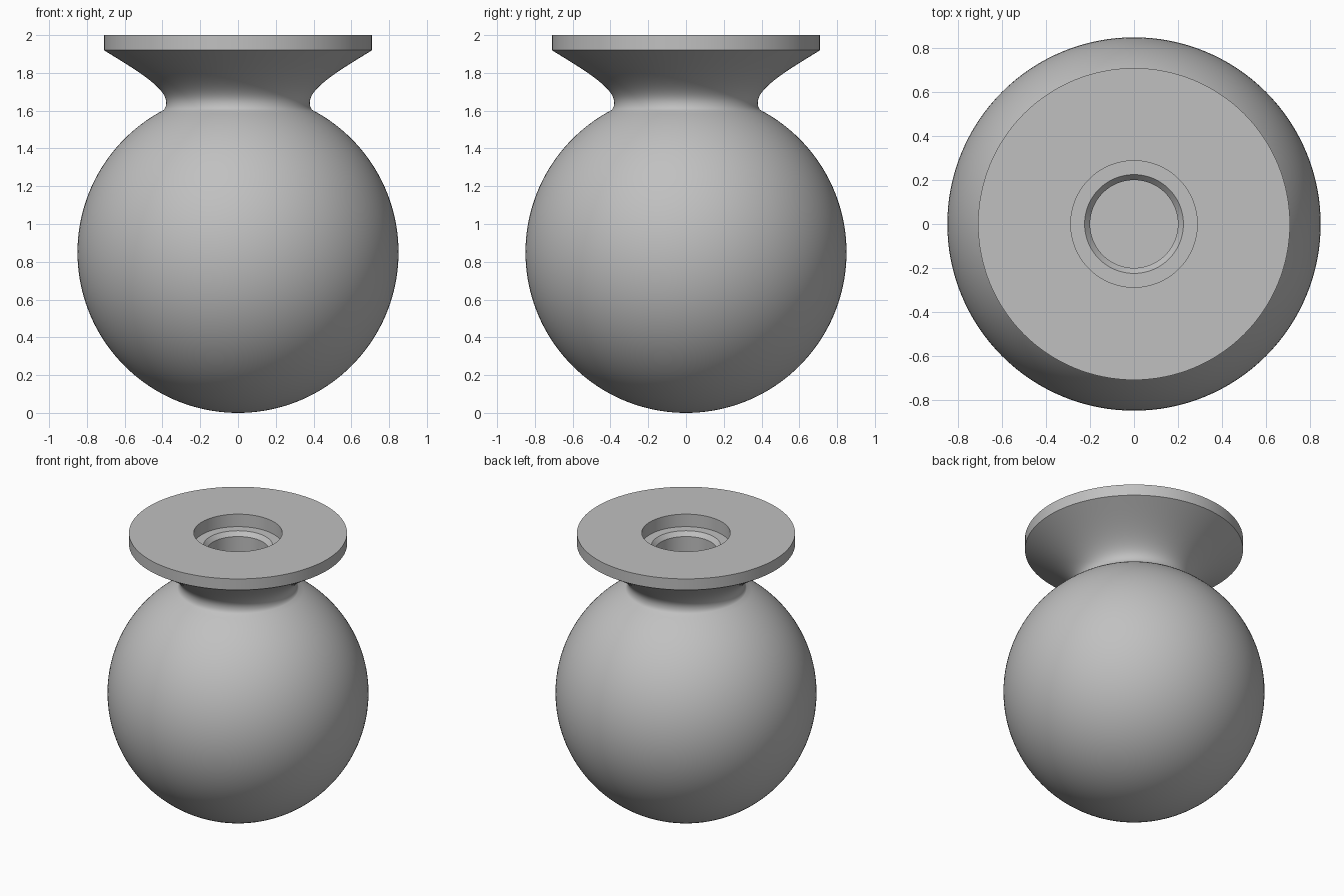
import bpy
import bmesh
import math
from mathutils import Vector
from mathutils.geometry import interpolate_bezier

SIDES = 128
RADIUS = 0.85

cube = bpy.data.objects.get("Cube")
if cube:
    bpy.data.objects.remove(cube, do_unlink=True)

grey = bpy.data.materials.new("plain_grey")
grey.use_nodes = True
colour = (0.53, 0.53, 0.53, 1)
grey.diffuse_color = colour
grey.node_tree.nodes["Principled BSDF"].inputs["Base Color"].default_value = colour


def curve(start, handle_a, handle_b, end, steps):
    """Points along a cubic curve in the radius-height plane."""
    ends = [Vector((r, 0, z)) for r, z in (start, handle_a, handle_b, end)]
    return [(p.x, p.z) for p in interpolate_bezier(*ends, steps)]


def lathe(name, profile):
    """Turn a radius-height profile around the z axis."""
    bm = bmesh.new()
    verts = [bm.verts.new((r, 0, z)) for r, z in profile]
    edges = [bm.edges.new(pair) for pair in zip(verts, verts[1:])]
    bmesh.ops.spin(bm, geom=verts + edges, cent=(0, 0, 0), axis=(0, 0, 1),
                   angle=math.tau, steps=SIDES, use_merge=True)
    bmesh.ops.remove_doubles(bm, verts=bm.verts, dist=0.0001)
    bmesh.ops.recalc_face_normals(bm, faces=bm.faces)
    mesh = bpy.data.meshes.new(name)
    bm.to_mesh(mesh)
    bm.free()
    mesh.materials.append(grey)
    obj = bpy.data.objects.new(name, mesh)
    bpy.context.collection.objects.link(obj)
    bpy.ops.object.select_all(action="DESELECT")
    obj.select_set(True)
    bpy.context.view_layer.objects.active = obj
    bpy.ops.object.shade_smooth_by_angle(angle=math.radians(25))
    return obj


# Round ball, from its base up to the neck
neck_angle = math.pi - math.asin(0.395 / RADIUS)
ball = [(RADIUS * math.sin(a), RADIUS - RADIUS * math.cos(a))
        for a in (neck_angle * i / 64 for i in range(65))]

# Waisted neck flaring out to the flange
waist = (0.38, 1.643)
neck = curve(ball[-1], (0.385, 1.611), (0.38, 1.625), waist, 10)
flare = curve(waist, (0.38, 1.72), (0.53, 1.81), (0.71, 1.92), 24)

# Flange rim, counterbore, chamfer and blind bore
socket = [(0.71, 2), (0.288, 2), (0.288, 1.91), (0.225, 1.91),
          (0.2, 1.88), (0.2, 1.2), (0, 1.2)]

lathe("ball_knob", ball + neck[1:] + flare[1:] + socket)
